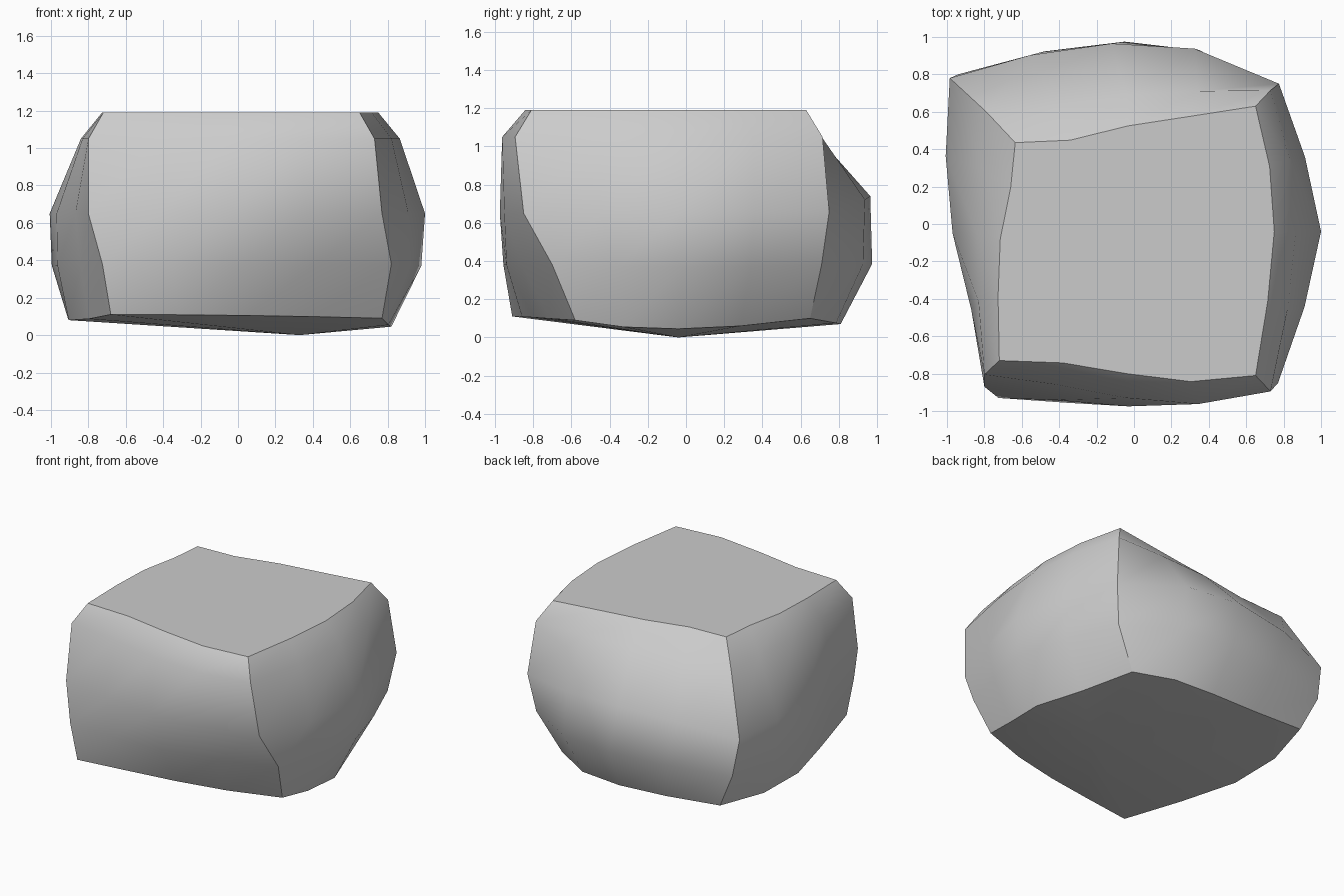
import bpy, bmesh
from mathutils import Vector

if "Cube" in bpy.data.objects:
    bpy.data.objects.remove(bpy.data.objects["Cube"])

# Rings from bottom to top: front-left corner, front mid, front-right corner,
# right mid, back-right corner, back mid, back-left corner, left mid
RINGS = [
    [(-.68, -.91, .11), (.05, -.80, .105), (.77, -.58, .09), (.82, -.04, .045),
     (.56, .65, .10), (-.02, .81, .07), (-.815, .765, .115), (-.905, -.02, .08)],
    [(-.725, -.93, .38), (.03, -.94, .38), (.82, -.70, .38), (.98, -.02, .37),
     (.73, .71, .38), (-.05, .975, .385), (-.94, .80, .38), (-.965, -.06, .37)],
    [(-.80, -.87, .65), (-.03, -.975, .65), (.77, -.85, .65), (1.0, -.04, .65),
     (.775, .75, .66), (-.12, .965, .74), (-.985, .78, .65), (-.97, -.05, .65)],
    [(-.80, -.805, 1.05), (-.04, -.93, 1.05), (.73, -.895, 1.05), (.865, -.04, 1.05),
     (.73, .715, 1.05), (-.04, .69, 1.05), (-.79, .60, 1.05), (-.84, -.05, 1.05)],
    [(-.72, -.73, 1.19), (-.04, -.80, 1.19), (.65, -.81, 1.19), (.75, -.04, 1.19),
     (.65, .63, 1.19), (-.03, .525, 1.19), (-.635, .435, 1.19), (-.715, -.08, 1.19)],
]
# Outward waviness of the quarter points: front, right, back, left
LOWER = [(-.01, .01), (-.03, -.03), (.03, -.02), (.01, -.035)]
UPPER = [(.03 * -1, .03), (-.01, 0), (0, -.03), (-.025, 0)]
OUT = [Vector(v) for v in ((0, -1, 0), (1, 0, 0), (0, 1, 0), (-1, 0, 0))]


def fill_ring(ring, wave):
    """Add quarter points on each side with a curve through corner, mid, corner."""
    p = [Vector(v) for v in ring]
    out = []
    for s in range(4):
        a, m, b = p[2 * s], p[2 * s + 1], p[(2 * s + 2) % 8]
        q1 = a * .375 + m * .75 - b * .125 + OUT[s] * wave[s][0]
        q2 = b * .375 + m * .75 - a * .125 + OUT[s] * wave[s][1]
        out += [a, q1, m, q2]
    return out


# Rock body: four curved sides
bm = bmesh.new()
rows = [[bm.verts.new(v) for v in fill_ring(r, UPPER if k > 2 else LOWER)]
        for k, r in enumerate(RINGS)]
for lo, hi in zip(rows, rows[1:]):
    for i in range(16):
        j = (i + 1) % 16
        bm.faces.new((lo[i], lo[j], hi[j], hi[i]))

# Flat top and bulging underside
bm.faces.new(rows[-1])
low = bm.verts.new((.33, -.04, 0))
for i in range(16):
    bm.faces.new((rows[0][(i + 1) % 16], rows[0][i], low))
bmesh.ops.recalc_face_normals(bm, faces=bm.faces)

# Smooth sides, crisp rims and corners
for f in bm.faces:
    f.smooth = True
for i in range(16):
    for row in (rows[0], rows[-1]):
        bm.edges.get((row[i], row[(i + 1) % 16])).smooth = False
for i in range(0, 16, 4):
    for lo, hi in zip(rows, rows[1:]):
        bm.edges.get((lo[i], hi[i])).smooth = False

mesh = bpy.data.meshes.new("rock")
bm.to_mesh(mesh)
bm.free()
bpy.context.collection.objects.link(bpy.data.objects.new("rock", mesh))
